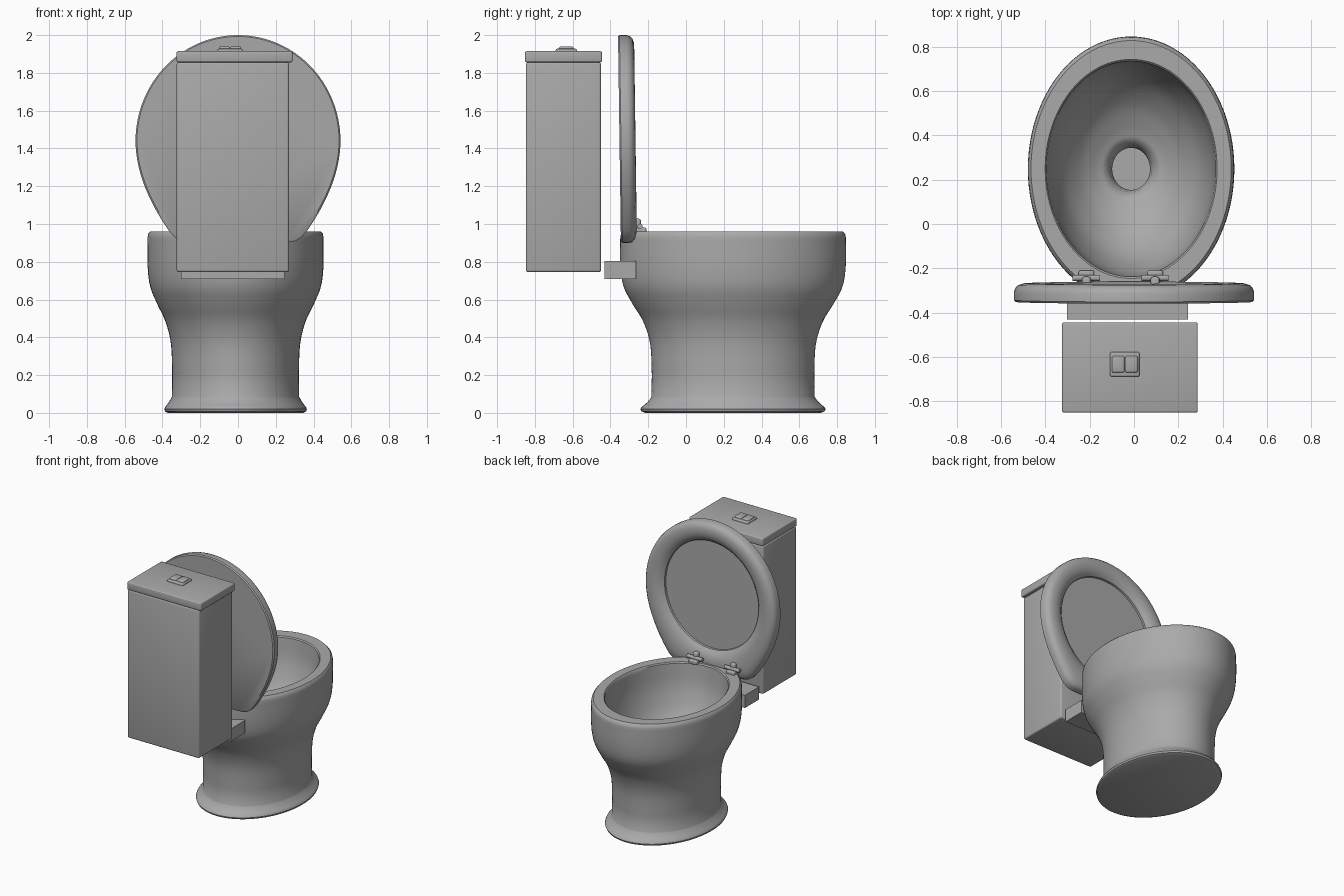
import bpy, bmesh
from math import sin, cos, pi, radians

if "Cube" in bpy.data.objects:
    bpy.data.objects.remove(bpy.data.objects["Cube"], do_unlink=True)

GREY = (0.4, 0.4, 0.4, 1)
ceramic = bpy.data.materials.new("grey ceramic")
ceramic.use_nodes = True
ceramic.diffuse_color = GREY
ceramic.node_tree.nodes["Principled BSDF"].inputs["Base Color"].default_value = GREY


def finish(name, bm, angle=35):
    bmesh.ops.recalc_face_normals(bm, faces=bm.faces)
    mesh = bpy.data.meshes.new(name)
    bm.to_mesh(mesh)
    bm.free()
    mesh.materials.append(ceramic)
    ob = bpy.data.objects.new(name, mesh)
    bpy.context.collection.objects.link(ob)
    bpy.ops.object.select_all(action='DESELECT')
    ob.select_set(True)
    bpy.context.view_layer.objects.active = ob
    bpy.ops.object.shade_smooth_by_angle(angle=radians(angle))
    return ob


def loft(name, rings, angle=35):
    """Closed skin through a list of equally sized point rings."""
    bm = bmesh.new()
    loops = [[bm.verts.new(p) for p in ring] for ring in rings]
    n = len(loops[0])
    for a, b in zip(loops, loops[1:]):
        for i in range(n):
            j = (i + 1) % n
            bm.faces.new((a[i], a[j], b[j], b[i]))
    bm.faces.new(loops[0])
    bm.faces.new(loops[-1])
    return finish(name, bm, angle)


def box(name, x, y, z, bevel=0.0):
    bm = bmesh.new()
    bmesh.ops.create_cube(bm, size=1)
    for v in bm.verts:
        for k, (lo, hi) in enumerate((x, y, z)):
            v.co[k] = lo if v.co[k] < 0 else hi
    if bevel:
        bmesh.ops.bevel(bm, geom=bm.edges[:], offset=bevel, segments=3,
                        profile=0.5, affect='EDGES')
    return finish(name, bm)


def smooth_path(points, steps=5):
    """Catmull-Rom curve through the points."""
    pts = [points[0]] + points + [points[-1]]
    out = []
    for a, b, c, d in zip(pts, pts[1:], pts[2:], pts[3:]):
        for s in range(steps):
            t = s / steps
            out.append(tuple(0.5 * (2 * q + (r - p) * t + (2 * p - 5 * q + 4 * r - w) * t**2
                                    + (3 * q - p - 3 * r + w) * t**3)
                             for p, q, r, w in zip(a, b, c, d)))
    return out + [points[-1]]


# Pedestal and bowl: oval lathe, each point is (half length, height, width ratio)
SEGMENTS = 96
foot = [(0.465, 0, 0.77), (0.485, 0.008, 0.77), (0.49, 0.02, 0.77)]
flare = smooth_path([(0.485, 0.03, 0.77), (0.452, 0.058, 0.78), (0.432, 0.085, 0.78)], 3)
wall = smooth_path([(0.43, 0.2, 0.78), (0.438, 0.36, 0.78), (0.474, 0.48, 0.78),
                    (0.534, 0.58, 0.78), (0.58, 0.67, 0.78), (0.597, 0.78, 0.78),
                    (0.597, 0.93, 0.78)])
rim = [(0.593, 0.948, 0.78), (0.58, 0.96, 0.78), (0.495, 0.96, 0.785), (0.487, 0.952, 0.785)]
basin = smooth_path([(0.485, 0.93, 0.785), (0.465, 0.78, 0.785), (0.4, 0.62, 0.79),
                     (0.3, 0.51, 0.8), (0.2, 0.45, 0.85), (0.14, 0.425, 0.9)])
drain = [(0.125, 0.415, 0.9), (0.105, 0.39, 0.9), (0.095, 0.34, 0.9), (0.095, 0.3, 0.9)]
loft("bowl", [[(-0.013 + r * k * cos(2 * pi * i / SEGMENTS), 0.249 + r * sin(2 * pi * i / SEGMENTS), z)
               for i in range(SEGMENTS)]
              for r, z, k in foot + flare + wall + rim + basin + drain])


# Raised lid: egg outline with a flat lower edge, blended into a round recess
def lid_outline(a):
    if sin(a) >= 0:
        return 0.5425 * cos(a), 0.56 * sin(a)
    down = abs(sin(a))
    tilt = a - pi if a < 1.5 * pi else 2 * pi - a
    grow = 0.5425 + 0.087 * (tilt / radians(60))**3
    flat = 0.54 / down
    r = (grow**-30 + flat**-30)**(-1 / 30)
    return r * cos(a), r * sin(a)


def lid_ring(t, depth):
    ring = []
    for i in range(SEGMENTS):
        a = 2 * pi * i / SEGMENTS
        ox, oz = lid_outline(a)
        x = (1 - t) * ox + t * 0.39 * cos(a)
        z = 1.44 + (1 - t) * oz + t * (0.4 * sin(a) + 0.02)
        ring.append((x, -0.36 + (2 - z) * 0.014 + depth, z))
    return ring


loft("lid", [lid_ring(t, d) for t, d in (
    (0.05, 0), (0, 0.008), (0, 0.045), (0.04, 0.062), (0.13, 0.076), (0.3, 0.084),
    (0.5, 0.085), (0.7, 0.08), (0.87, 0.068), (1, 0.05), (1.01, 0.035))], 40)

# Cistern with cover and bracket
box("tank", (-0.325, 0.27), (-0.848, -0.45), (0.745, 1.856), 0.012)
box("tank_cover", (-0.325, 0.288), (-0.852, -0.445), (1.856, 1.915), 0.008)
box("tank_bracket", (-0.303, 0.245), (-0.432, -0.265), (0.71, 0.805))

# Split flush button
box("button_frame", (-0.108, 0.025), (-0.69, -0.578), (1.905, 1.928), 0.008)
for side, x in (("right", -0.1), ("left", -0.04)):
    box("flush_button_" + side, (x, x + 0.057), (-0.672, -0.596), (1.915, 1.94), 0.009)

# Hinges: foot plate, upright knuckle and cross pin
for side, x in (("right", -0.215), ("left", 0.095)):
    box("hinge_foot_" + side, (x - 0.035, x + 0.035), (-0.262, -0.21), (0.95, 0.982), 0.008)
    box("hinge_knuckle_" + side, (x - 0.02, x + 0.02), (-0.29, -0.238), (0.955, 1.028), 0.012)
    loft("hinge_pin_" + side, [[(px, -0.244 + 0.014 * cos(pi * i / 8), 0.988 + 0.014 * sin(pi * i / 8))
                                for i in range(16)] for px in (x - 0.062, x + 0.062)])
